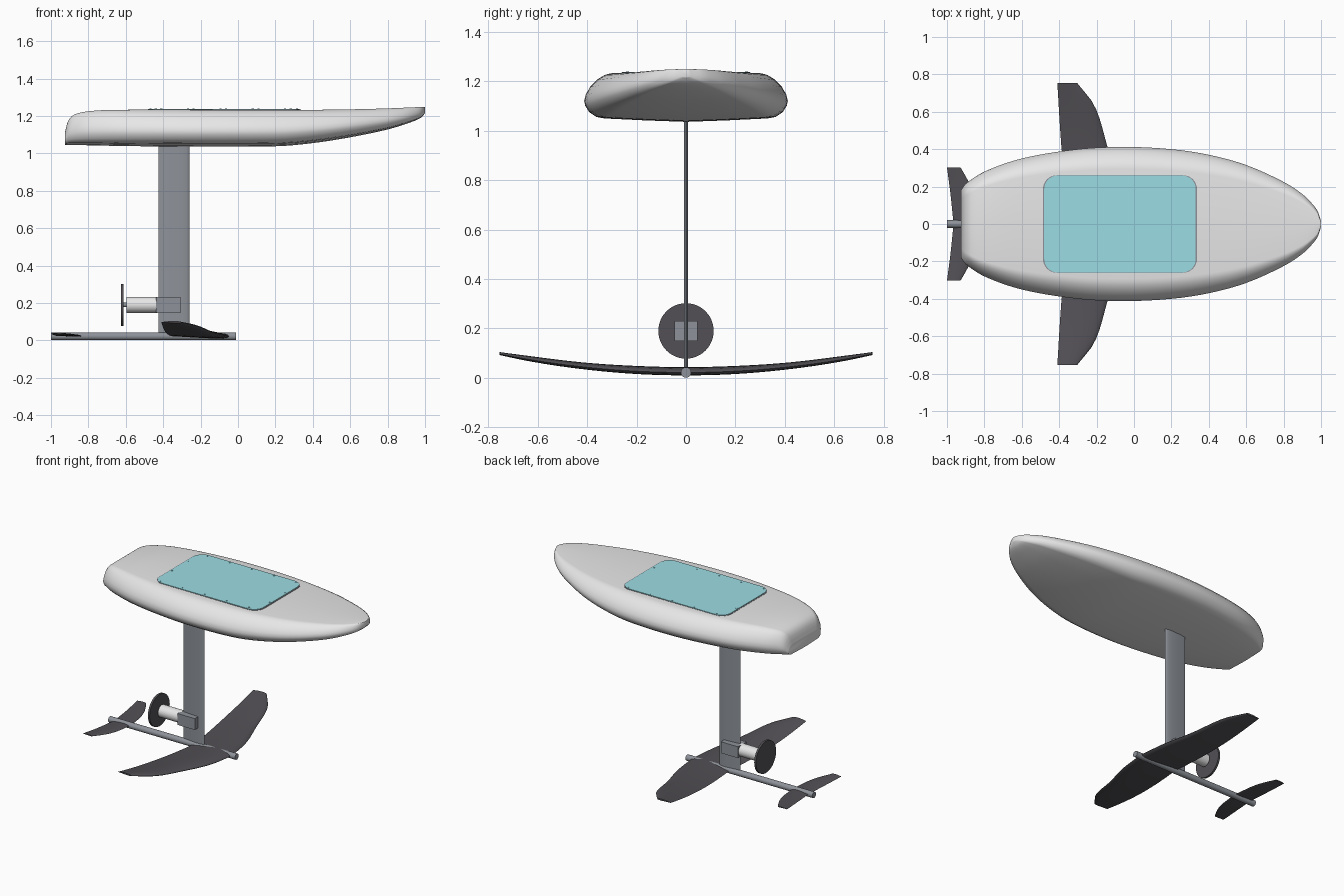
import bpy, bmesh, math
from mathutils import Matrix

if "Cube" in bpy.data.objects:
    bpy.data.objects.remove(bpy.data.objects["Cube"])


def material(name, rgb):
    m = bpy.data.materials.new(name)
    m.use_nodes = True
    m.diffuse_color = (*rgb, 1)
    m.node_tree.nodes["Principled BSDF"].inputs["Base Color"].default_value = (*rgb, 1)
    return m


WHITE = material("board white", (0.8, 0.8, 0.8))
TEAL = material("hatch teal", (0.33, 0.72, 0.78))
GREY = material("mast grey", (0.27, 0.29, 0.32))
BLACK = material("carbon black", (0.085, 0.08, 0.09))


def finish(name, bm, mat, angle=35):
    """Turn a bmesh into a shaded object."""
    bmesh.ops.recalc_face_normals(bm, faces=bm.faces)
    me = bpy.data.meshes.new(name)
    bm.to_mesh(me)
    bm.free()
    ob = bpy.data.objects.new(name, me)
    bpy.context.collection.objects.link(ob)
    me.materials.append(mat)
    bpy.ops.object.select_all(action='DESELECT')
    ob.select_set(True)
    bpy.context.view_layer.objects.active = ob
    bpy.ops.object.shade_smooth_by_angle(angle=math.radians(angle))
    return ob


def loft(name, rings, mat, angle=35):
    """Skin a list of equal closed rings and cap both ends."""
    bm = bmesh.new()
    rows = [[bm.verts.new(p) for p in ring] for ring in rings]
    n = len(rows[0])
    for a, b in zip(rows, rows[1:]):
        for i in range(n):
            j = (i + 1) % n
            bm.faces.new((a[i], a[j], b[j], b[i]))
    bm.faces.new(rows[0])
    bm.faces.new(rows[-1])
    return finish(name, bm, mat, angle)


def curve(points, t):
    """Smooth value at t through a few (t, value) points."""
    k = max(i for i in range(len(points) - 1) if i == 0 or points[i][0] <= t)
    (t0, v0), (t1, v1) = points[k], points[k + 1]

    def slope(i):
        a, b = points[max(i - 1, 0)], points[min(i + 1, len(points) - 1)]
        return (b[1] - a[1]) / (b[0] - a[0])

    h = t1 - t0
    s = (t - t0) / h
    return ((2*s**3 - 3*s*s + 1) * v0 + (s**3 - 2*s*s + s) * h * slope(k)
            + (3*s*s - 2*s**3) * v1 + (s**3 - s*s) * h * slope(k + 1))


def rod(name, x0, x1, z, radius, mat, sides=32):
    """Cylinder lying along x."""
    bm = bmesh.new()
    bmesh.ops.create_cone(bm, cap_ends=True, segments=sides, radius1=radius, radius2=radius,
                          depth=x1 - x0, matrix=Matrix.Translation(((x0 + x1) / 2, 0, z))
                          @ Matrix.Rotation(math.pi / 2, 4, 'Y'))
    return finish(name, bm, mat)


# Board: rail section carried along outline, deck and hull curves
TAIL, NOSE = -0.925, 1.0
width = [(-0.925, 0.18), (-0.9, 0.215), (-0.8, 0.28), (-0.6, 0.35), (-0.3, 0.4), (-0.05, 0.412),
         (0.2, 0.4), (0.4, 0.37), (0.6, 0.315), (0.8, 0.225), (0.9, 0.16), (0.96, 0.1), (0.985, 0.062), (1, 0.015)]
deck = [(-0.925, 1.115), (-0.91, 1.17), (-0.88, 1.205), (-0.8, 1.225), (-0.65, 1.233),
        (0.4, 1.233), (0.75, 1.239), (1, 1.249)]
hull = [(-0.925, 1.046), (-0.5, 1.038), (0.2, 1.038), (0.4, 1.055), (0.6, 1.086),
        (0.8, 1.128), (0.92, 1.165), (0.98, 1.192), (1, 1.215)]
half = [(0.4, 0.03), (0.8, 0.07), (0.88, 0.1), (0.95, 0.2), (0.99, 0.33), (1, 0.43), (0.985, 0.56),
        (0.94, 0.72), (0.87, 0.87), (0.8, 0.96), (0.75, 0.99), (0.71, 1)]
section = [(0, 0)] + half + [(0, 1)] + [(-u, v) for u, v in reversed(half)]
stations = 56
rings = []
for i in range(stations + 1):
    x = (TAIL + NOSE) / 2 - (NOSE - TAIL) / 2 * math.cos(math.pi * i / stations)
    w, top, low = curve(width, x), curve(deck, x), curve(hull, x)
    rings.append([(x, u * w, low + v * (top - low)) for u, v in section])
loft("board", rings, WHITE, 40)


# Hatch: rounded lid on a slightly longer gasket
def rounded_plate(name, x0, x1, hy, radius, z0, z1, mat):
    outline = []
    for cx, cy, start in ((x1 - radius, hy - radius, 0), (x0 + radius, hy - radius, 1),
                          (x0 + radius, radius - hy, 2), (x1 - radius, radius - hy, 3)):
        for k in range(9):
            a = (start + k / 8) * math.pi / 2
            outline.append((cx + radius * math.cos(a), cy + radius * math.sin(a)))
    return loft(name, [[(x, y, z) for x, y in outline] for z in (z0, z1)], mat)


rounded_plate("hatch_gasket", -0.487, 0.337, 0.261, 0.075, 1.229, 1.235, GREY)
rounded_plate("hatch_lid", -0.48, 0.33, 0.259, 0.072, 1.23, 1.238, TEAL)

# Hatch screws spaced around the lid
bm = bmesh.new()
step = 0.173
spots = [(-0.41 + step * i, 0.245) for i in range(5)] + [(-0.44 + step * i, -0.237) for i in range(5)]
spots += [(-0.468, 0.105), (-0.468, -0.067), (0.316, 0.075), (0.316, -0.098)]
for x, y in spots:
    bmesh.ops.create_cone(bm, cap_ends=True, segments=10, radius1=0.006, radius2=0.006,
                          depth=0.004, matrix=Matrix.Translation((x, y, 1.238)))
finish("hatch_screws", bm, TEAL)


# Foil section: chord fraction from nose, upper then lower surface
def foil(thick, camber=0.0, n=10):
    pts = []
    for i in range(2 * n):
        a = math.pi * i / n
        c = (1 - math.cos(a)) / 2
        t = thick * (1.48 * math.sqrt(c) - 0.63 * c - 1.76 * c**2 + 1.42 * c**3 - 0.51 * c**4)
        pts.append((c, (t if i <= n else -t) + camber * 4 * c * (1 - c)))
    return pts


# Mast
loft("mast", [[(-0.26 - 0.165 * c, t * 0.165, z) for c, t in foil(0.11)] for z in (0.03, 1.05)], GREY)


# Wings: chord from leading to trailing edge, rising toward the tips
def wing(name, lead, trail, span, z, rise, thick):
    rows = []
    for i in range(-16, 17):
        y = span * i / 16
        le, te = curve(lead, abs(y)), curve(trail, abs(y))
        h = z + rise * (y / span) ** 2
        rows.append([(le + (te - le) * c, y, h + t * (le - te)) for c, t in foil(thick, 0.02)])
    return loft(name, rows, BLACK)


wing("front_wing", [(0, -0.045), (0.2, -0.075), (0.4, -0.138), (0.63, -0.21), (0.755, -0.305)],
     [(0, -0.345), (0.4, -0.387), (0.755, -0.41)], 0.755, 0.022, 0.075, 0.11)
wing("rear_wing", [(0, -0.835), (0.12, -0.85), (0.2, -0.872), (0.255, -0.9), (0.303, -0.928)],
     [(0, -0.965), (0.15, -0.98), (0.303, -1.0)], 0.303, 0.024, 0.013, 0.09)

# Fuselage and drive unit
rod("fuselage", -1.0, -0.01, 0.022, 0.021, GREY)
bm = bmesh.new()
bmesh.ops.create_cube(bm, size=1, matrix=Matrix.Translation((-0.372, 0, 0.19))
                      @ Matrix.Diagonal((0.135, 0.094, 0.08, 1)))
finish("motor_mount", bm, GREY)
rod("motor", -0.595, -0.43, 0.19, 0.043, WHITE)
rod("propeller_shaft", -0.622, -0.59, 0.19, 0.012, GREY)
rod("propeller_disc", -0.625, -0.611, 0.19, 0.112, BLACK, 48)
